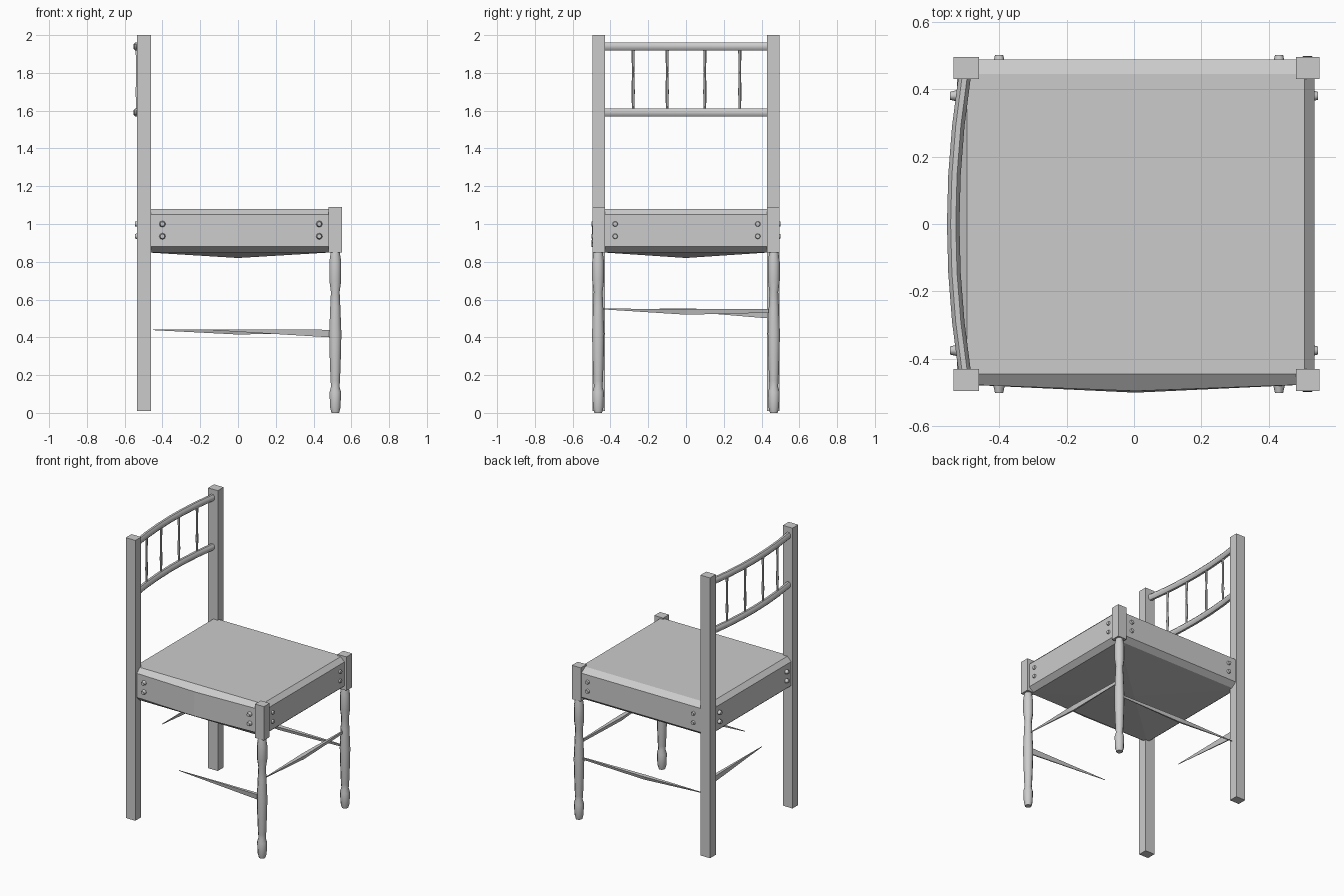
import bpy, bmesh, math
from mathutils import Vector

old = bpy.data.objects.get("Cube")
if old:
    bpy.data.objects.remove(old, do_unlink=True)

grey = bpy.data.materials.new("grey_wood")
grey.use_nodes = True
colour = (0.6, 0.6, 0.6, 1)
grey.diffuse_color = colour
grey.node_tree.nodes["Principled BSDF"].inputs["Base Color"].default_value = colour


def finish(name, bm, smooth=False):
    bmesh.ops.recalc_face_normals(bm, faces=bm.faces)
    mesh = bpy.data.meshes.new(name)
    bm.to_mesh(mesh)
    bm.free()
    mesh.materials.append(grey)
    obj = bpy.data.objects.new(name, mesh)
    bpy.context.scene.collection.objects.link(obj)
    for p in mesh.polygons:
        p.use_smooth = smooth
    if smooth:
        bpy.ops.object.select_all(action='DESELECT')
        obj.select_set(True)
        bpy.context.view_layer.objects.active = obj
        bpy.ops.object.shade_smooth_by_angle(angle=math.radians(50))
    return obj


def loft(name, rings, smooth=False):
    """Skin a list of closed rings and cap both ends."""
    bm = bmesh.new()
    loops = [[bm.verts.new(p) for p in ring] for ring in rings]
    for a, b in zip(loops, loops[1:]):
        n = len(a)
        for i in range(n):
            j = (i + 1) % n
            bm.faces.new((a[i], a[j], b[j], b[i]))
    bm.faces.new(loops[0])
    bm.faces.new(loops[-1])
    return finish(name, bm, smooth)


def box(name, lo, hi):
    def ring(z):
        return [(lo[0], lo[1], z), (hi[0], lo[1], z), (hi[0], hi[1], z), (lo[0], hi[1], z)]
    return loft(name, [ring(lo[2]), ring(hi[2])])


def lathe(name, x, y, profile, sides):
    rings = []
    for r, z in profile:
        turns = [2 * math.pi * (i + 0.5) / sides for i in range(sides)]
        rings.append([(x + r * math.cos(t), y + r * math.sin(t), z) for t in turns])
    return loft(name, rings, True)


# Posts, leg blocks and turned front legs
leg_profile = [(.022, 0), (.03, .03), (.033, .11), (.024, .14), (.027, .17), (.032, .3),
               (.035, .42), (.029, .56), (.025, .64), (.034, .7), (.034, .8), (.026, .85)]
for side, s in (("right", -1), ("left", 1)):
    y0, y1 = sorted((s * .43, s * .495))
    box(side + "_back_post", (-.535, y0, .01), (-.46, y1, 2))
    box(side + "_front_block", (.48, y0, .85), (.55, y1, 1.09))
    lathe(side + "_front_leg", .515, s * .465, leg_profile, 8)


# Seat box: chamfered above and below, with a shallow sagging underside
def seat_ring(z, x0, x1, y0, y1, bulge):
    xm = (x0 + x1) / 2
    return [(x0, y0, z), (xm, y0 - bulge, z), (x1, y0, z), (x1, 0, z),
            (x1, y1, z), (xm, y1, z), (x0, y1, z), (x0, 0, z)]


bm = bmesh.new()
levels = [(.85, -.49, .50, -.45, .45, .0), (.88, -.525, .535, -.475, .488, .025),
          (1.05, -.525, .535, -.475, .488, .02), (1.08, -.495, .505, -.445, .445, 0)]
loops = [[bm.verts.new(p) for p in seat_ring(*lv)] for lv in levels]
for a, b in zip(loops, loops[1:]):
    for i in range(8):
        j = (i + 1) % 8
        bm.faces.new((a[i], a[j], b[j], b[i]))
bm.faces.new(loops[-1])
centre = bm.verts.new((0, 0, .82))
for i in range(8):
    bm.faces.new((loops[0][i], loops[0][(i + 1) % 8], centre))
finish("seat", bm)


# Bolts on all four sides of the seat
def bolt(name, pos, direction):
    bm = bmesh.new()
    bmesh.ops.create_cone(bm, cap_ends=True, segments=8, radius1=.019, radius2=.012, depth=.03)
    turn = Vector((0, 0, 1)).rotation_difference(Vector(direction))
    bmesh.ops.rotate(bm, verts=bm.verts, matrix=turn.to_matrix())
    bmesh.ops.translate(bm, verts=bm.verts, vec=pos)
    finish(name, bm, True)


for z in (.935, 1.0):
    for s in (-1, 1):
        for x in (-.40, .43):
            bolt("side_bolt", (x, s * .486, z), (0, s, 0))
        for y in (-.375, .38):
            bolt("end_bolt", (s * .53, y, z), (s, 0, 0))


# Bowed back rails
def bow(y):
    return -.503 - .033 * (1 - (y / .43) ** 2)


for name, z in (("lower_rail", 1.59), ("upper_rail", 1.94)):
    rings = []
    for i in range(7):
        y = -.435 + .145 * i
        turns = [math.pi * (k + .5) / 4 for k in range(8)]
        rings.append([(bow(y) + .02 * math.cos(t), y, z + .024 * math.sin(t)) for t in turns])
    loft(name, rings, True)

# Thin back spindles
for y in (-.28, -.10, .10, .285):
    lathe("spindle", bow(y), y, [(.006, 1.6), (.009, 1.7), (.006, 1.8), (.009, 1.93)], 6)


# Stretchers: slivers that taper to a point
def stretcher(name, stations, along_x, offset):
    rings = []
    for t, top, bottom, w in stations:
        pts = [(-w, top), (w, top), (w * .4, bottom), (-w * .4, bottom)]
        rings.append([(t, offset + d, z) if along_x else (offset + d, t, z) for d, z in pts])
    loft(name, rings)


stretcher("left_stretcher", [(-.45, .442, .438, .002), (0, .44, .415, .016), (.49, .44, .425, .004)],
          True, .462)
stretcher("right_stretcher", [(-.14, .442, .438, .001), (.49, .44, .40, .012)], True, -.462)
stretcher("front_stretcher", [(-.44, .552, .548, .002), (0, .55, .52, .016), (.44, .55, .53, .004)],
          False, .512)
stretcher("back_stretcher", [(-.14, .552, .548, .001), (.44, .55, .50, .012)], False, -.498)
